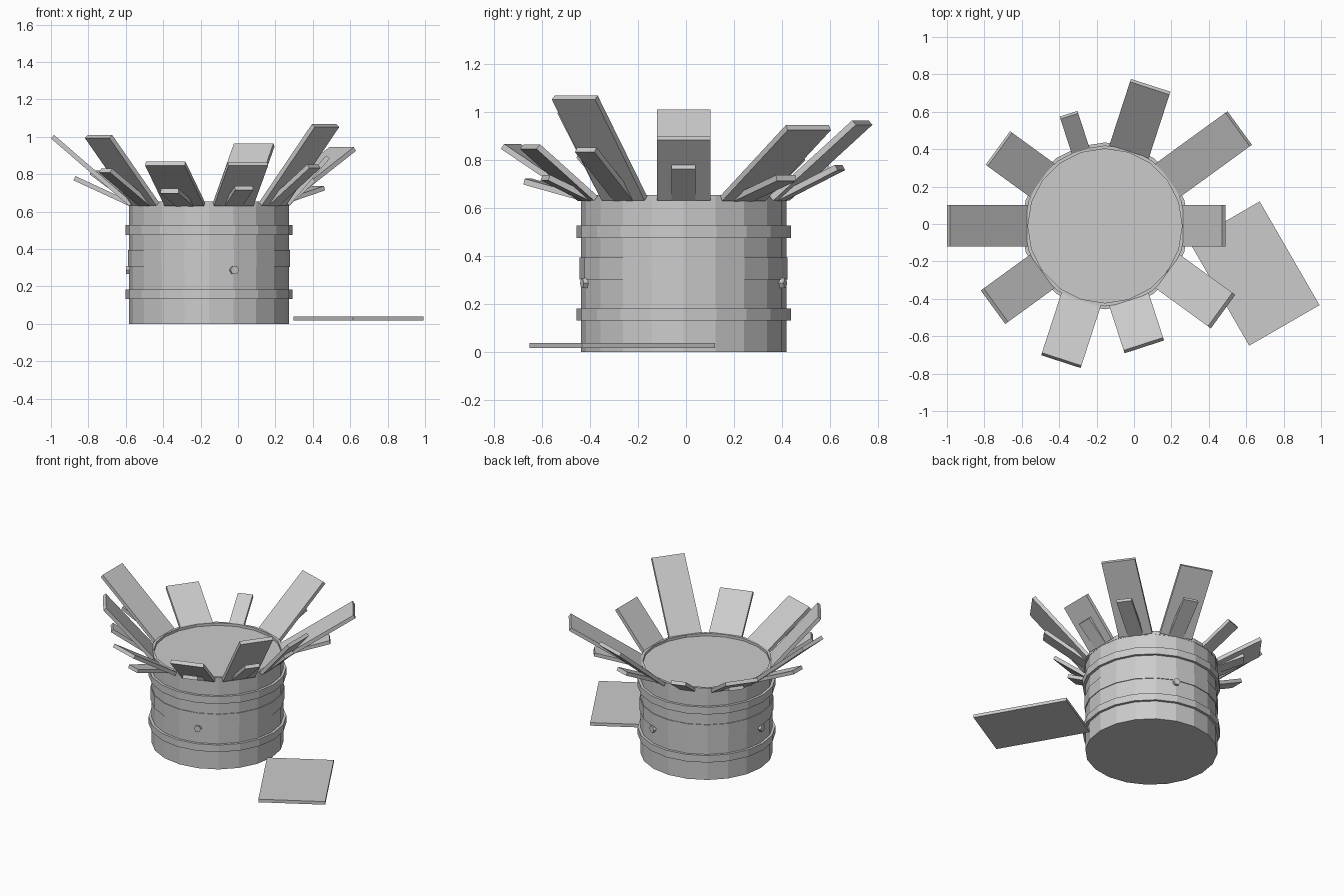
import bpy, math
from mathutils import Matrix, Vector

if "Cube" in bpy.data.objects:
    bpy.data.objects.remove(bpy.data.objects["Cube"], do_unlink=True)

gray = bpy.data.materials.new("plain gray")
gray.use_nodes = True
COLOR = (0.6, 0.6, 0.6, 1)
gray.diffuse_color = COLOR
gray.node_tree.nodes["Principled BSDF"].inputs["Base Color"].default_value = COLOR

AXIS = Vector((-0.155, -0.01, 0))
SIDES = 20


def finish(obj, name):
    obj.name = name
    obj.data.materials.append(gray)
    return obj


def drum(name, radius, z0, z1):
    bpy.ops.mesh.primitive_cylinder_add(vertices=SIDES, radius=radius, depth=z1 - z0,
                                        location=AXIS + Vector((0, 0, (z0 + z1) / 2)),
                                        rotation=(0, 0, math.pi / 2))
    return finish(bpy.context.object, name)


def hoop(name, inner, outer, z0, z1):
    # closed square-section ring around the barrel axis
    verts, faces = [], []
    for i in range(SIDES):
        a = math.tau * i / SIDES
        for r, z in ((inner, z0), (outer, z0), (outer, z1), (inner, z1)):
            verts.append((r * math.cos(a), r * math.sin(a), z))
        n = (i + 1) % SIDES
        for k in range(4):
            m = (k + 1) % 4
            faces.append((i * 4 + k, n * 4 + k, n * 4 + m, i * 4 + m))
    mesh = bpy.data.meshes.new(name)
    mesh.from_pydata(verts, [], faces)
    obj = bpy.data.objects.new(name, mesh)
    obj.location = AXIS
    bpy.context.collection.objects.link(obj)
    return finish(obj, name)


def board(name, size, matrix):
    bpy.ops.mesh.primitive_cube_add(size=1)
    obj = bpy.context.object
    obj.data.transform(Matrix.Diagonal((*size, 1)))
    obj.matrix_world = matrix
    return finish(obj, name)


def splinter(name, angle, width, reach, top, thick=0.025):
    # board leaning outward from the rim to a tip at the given reach and height
    rise = math.atan2(top - 0.655, reach - 0.43)
    dr = reach - thick * math.sin(rise) / 2 - 0.42
    dz = top - thick * math.cos(rise) / 2 - 0.64
    m = (Matrix.Translation(AXIS) @ Matrix.Rotation(math.radians(angle), 4, 'Z')
         @ Matrix.Translation((0.42 + dr / 2, 0, 0.64 + dz / 2))
         @ Matrix.Rotation(-math.atan2(dz, dr), 4, 'Y'))
    board(name, (math.hypot(dr, dz), width, thick), m)


# Barrel body, recessed top and hoops
drum("barrel_body", 0.428, 0, 0.637)
hoop("top_rim", 0.412, 0.43, 0.63, 0.655)
hoop("upper_hoop", 0.42, 0.446, 0.475, 0.527)
hoop("middle_band", 0.42, 0.433, 0.303, 0.395)
hoop("lower_hoop", 0.42, 0.446, 0.132, 0.182)

# Rivets
for angle in (72, 180, -72):
    bpy.ops.mesh.primitive_cylinder_add(vertices=6, radius=0.024, depth=0.04)
    rivet = finish(bpy.context.object, "rivet")
    rivet.matrix_world = (Matrix.Translation(AXIS)
                          @ Matrix.Rotation(math.radians(angle), 4, 'Z')
                          @ Matrix.Translation((0.425, 0, 0.287))
                          @ Matrix.Rotation(math.pi / 2, 4, 'Y'))

# Wide broken staves: angle, reach, tip height
for angle, reach, top in ((0, 0.645, 0.90), (36, 0.89, 0.945), (72, 0.79, 0.965),
                          (144, 0.708, 0.82), (180, 0.845, 1.01), (-144, 0.74, 1.01),
                          (-108, 0.763, 0.867), (-72, 0.68, 0.865), (-36, 0.78, 1.068)):
    splinter("wide_stave", angle, 0.222, reach, top)

# Narrow broken staves underneath
for angle, reach, top in ((0, 0.57, 0.78), (36, 0.73, 0.737), (72, 0.69, 0.78),
                          (108, 0.63, 0.78), (144, 0.6, 0.73), (180, 0.725, 0.79),
                          (-144, 0.69, 0.83), (-108, 0.685, 0.722), (-72, 0.61, 0.738),
                          (-36, 0.7, 0.853)):
    splinter("narrow_stave", angle, 0.1, reach, top)

# Loose board lying beside the barrel
board("loose_board", (0.64, 0.434, 0.022),
      Matrix.Translation((0.644, -0.265, 0.028)) @ Matrix.Rotation(math.radians(-60), 4, 'Z'))
